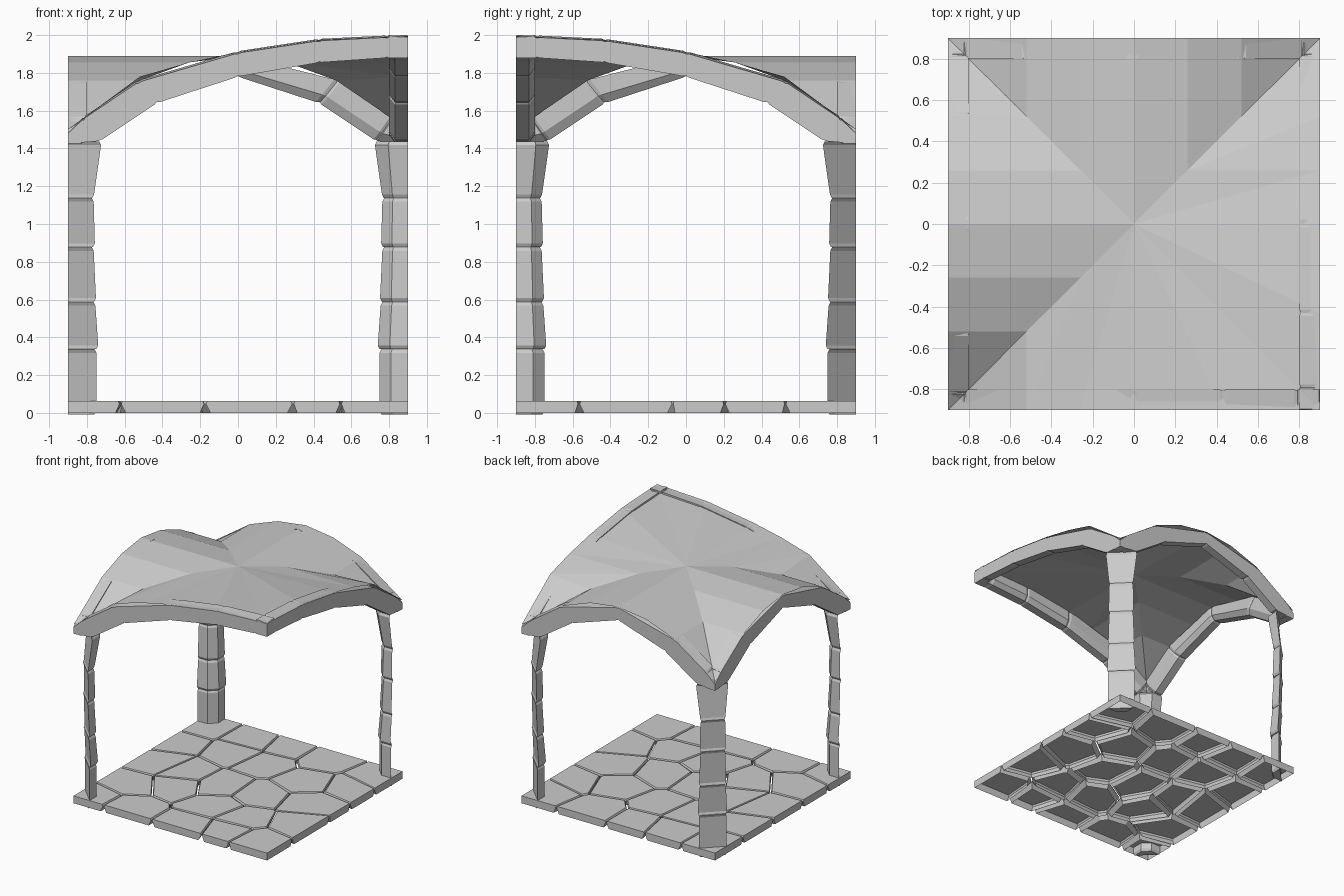
import bpy, bmesh, random
from mathutils import Vector as V

if "Cube" in bpy.data.objects:
    bpy.data.objects.remove(bpy.data.objects["Cube"])

H = 0.9  # half width of the square bay


def finish(bm, name, recalc=True):
    if recalc:
        bmesh.ops.recalc_face_normals(bm, faces=bm.faces)
    me = bpy.data.meshes.new(name)
    bm.to_mesh(me)
    bm.free()
    ob = bpy.data.objects.new(name, me)
    bpy.context.collection.objects.link(ob)
    return ob


def loft(bm, sections, cap_start=True, cap_end=True):
    rings = [[bm.verts.new(p) for p in s] for s in sections]
    n = len(rings[0])
    for a, b in zip(rings, rings[1:]):
        for i in range(n):
            j = (i + 1) % n
            bm.faces.new((a[i], a[j], b[j], b[i]))
    if cap_start:
        bm.faces.new(rings[0][::-1])
    if cap_end:
        bm.faces.new(rings[-1])


# Floor: irregular paving stones, undercut sides, open underneath
def clip(poly, p, n):
    out = []
    for a, b in zip(poly, poly[1:] + poly[:1]):
        da, db = (a - p).dot(n), (b - p).dot(n)
        if da <= 0:
            out.append(a)
        if da * db < 0:
            out.append(a.lerp(b, da / (da - db)))
    return out


random.seed(7)
seeds = []
for i in range(5):
    for j in range(5):
        seeds.append(V((-.72 + .36 * i + random.uniform(-.13, .13),
                        -.72 + .36 * j + random.uniform(-.13, .13))))
bm = bmesh.new()
for s in seeds:
    cell = [V((-H, -H)), V((H, -H)), V((H, H)), V((-H, H))]
    for t in seeds:
        if t is not s:
            cell = clip(cell, (s + t) / 2, t - s)
    clean = [p for k, p in enumerate(cell) if (p - cell[k - 1]).length > .02]
    c = sum(clean, V((0, 0))) / len(clean)

    def ring(gap, z):
        pts = []
        for p in clean:
            q = p + (c - p).normalized() * gap
            x = p.x if abs(p.x) > H - .001 else q.x
            y = p.y if abs(p.y) > H - .001 else q.y
            pts.append((x, y, z))
        return pts
    loft(bm, [ring(.035, 0), ring(.006, .047), ring(.014, .062)], cap_start=False)
# keep the paving facing up and out
bmesh.ops.recalc_face_normals(bm, faces=bm.faces)
flip = [f for f in bm.faces if len(f.verts) > 2 and f.calc_center_median().z > .06 and f.normal.z < 0]
for f in flip:
    f.normal_flip()
finish(bm, "paving_floor", recalc=False)


# Pillars: three corner columns made of stacked faceted blocks
def pillar_ring(w, z, sx, sy):
    k = w * .6
    prof = [(0, w), (w, 0), (w, k), (k, w)]
    return [(sx * (H - a), sy * (H - b), z) for a, b in prof]


blocks = [(.0, .33, .15, .15), (.345, .58, .16, .145), (.595, .87, .148, .136),
          (.885, 1.13, .142, .136), (1.145, 1.43, .138, .175)]
for name, sx, sy in (("front_left_pillar", -1, -1), ("back_left_pillar", -1, 1),
                     ("back_right_pillar", 1, 1)):
    bm = bmesh.new()
    for z0, z1, w0, w1 in blocks:
        loft(bm, [pillar_ring(w, z, sx, sy) for w, z in
                  ((w0 - .01, z0 - .008), (w0, z0 + .012), (w1, z1 - .012), (w1 - .01, z1 + .008))])
    finish(bm, name)


# Arch ribs: stations are (bottom u, bottom z, top u, top z)
half = [(-.9, 1.425, -.9, 1.48), (-.73, 1.44, -.82, 1.555), (-.43, 1.64, -.53, 1.75), (0, 1.78, 0, 1.885)]
rising = half[:3] + [(0, 1.78, 0, 1.905), (.43, 1.855, .43, 1.97), (.79, 1.88, .79, 1.988), (.9, 1.88, .9, 1.99)]
full = half + [(-a, b, -c, d) for a, b, c, d in half[-2::-1]]


def rib_section(st, place, shrink):
    bu, bz, tu, tz = st
    def at(t, d, lift=0):
        return V(place(bu + (tu - bu) * t, d, bz + (tz - bz) * t + lift))
    pts = [at(0, 0), at(0, .07), at(.35, .1), at(1, .1, .01), at(1, 0)]
    m = at(.5, .0)
    return [p.lerp(m, shrink) for p in pts]


def mix(a, b, t):
    return tuple(p + (q - p) * t for p, q in zip(a, b))


def rib(name, stations, place):
    bm = bmesh.new()
    for a, b in zip(stations, stations[1:]):
        loft(bm, [rib_section(mix(a, b, t), place, s) for t, s in
                  ((0, .08), (.04, 0), (.96, 0), (1, .08))])
    finish(bm, name)


rib("front_arch", rising, lambda u, d, z: (u, d - H, z))
rib("right_arch", rising, lambda u, d, z: (H - d, -u, z))
rib("left_arch", full, lambda u, d, z: (d - H, u, z))
rib("back_arch", full, lambda u, d, z: (u, H - d, z))

# Vault: thin faceted sheet, mirrored over the (x,y) -> (-y,-x) diagonal
f = {0: 1.89, .26: 1.855, .52: 1.76, H: 1.5}
g = {-.9: 1.995, -.43: 1.975, 0: 1.91, .26: 1.855, .52: 1.78, .9: 1.5}
c = (0, 0, f[0])


def e(y):
    return (H, y, g[y])


def diag(s, sx, sy):
    return (sx * s, sy * s, f[s])


faces = [[c, e(-.9), e(-.43)], [c, e(-.43), e(0)], [c, e(0), e(.26)],
         [c, e(.26), diag(.26, 1, 1)],
         [diag(.26, 1, 1), e(.26), e(.52)], [diag(.26, 1, 1), e(.52), diag(.52, 1, 1)],
         [diag(.52, 1, 1), e(.52), e(.9)]]
steps = [0, .26, .52, H]
for sy in (-1, 1):
    for a, b in zip(steps, steps[1:]):
        strip = [diag(a, -1, sy), (-H, sy * a, f[a]), (-H, sy * b, f[b])]
        if b < H:
            strip.append(diag(b, -1, sy))
        faces.append(strip)
faces += [[(-y, -x, z) for x, y, z in fc] for fc in faces]
bm = bmesh.new()
for fc in faces:
    face = bm.faces.new([bm.verts.new(p) for p in fc])
    face.normal_update()
    if face.normal.z < 0:
        face.normal_flip()
bmesh.ops.remove_doubles(bm, verts=bm.verts, dist=.0005)
finish(bm, "vault_roof", recalc=False)
